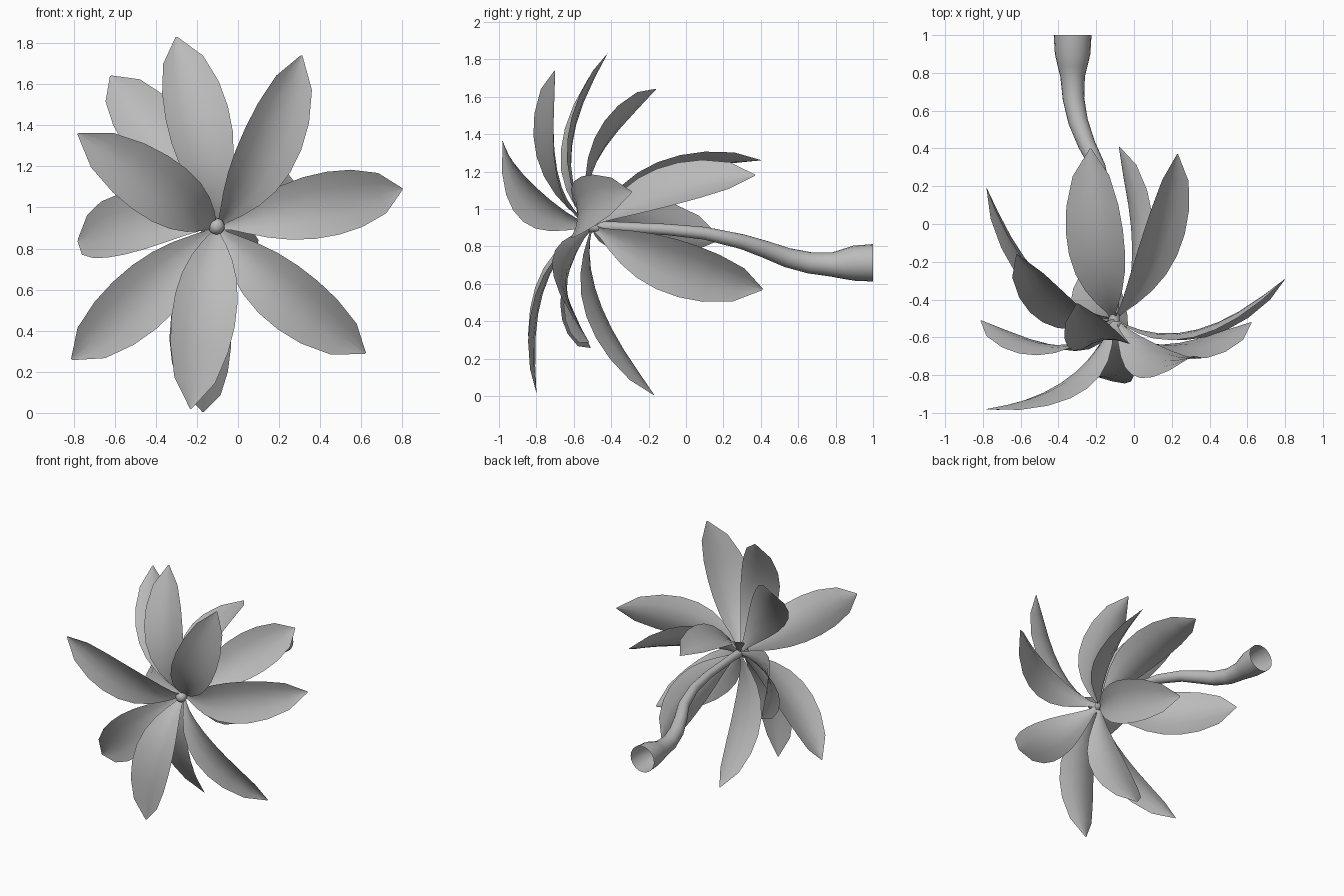
import bpy, math
from mathutils import Vector

cube = bpy.data.objects.get("Cube")
if cube:
    bpy.data.objects.remove(cube)

grey = bpy.data.materials.new("plain_grey")
grey.use_nodes = True
grey.diffuse_color = (0.5, 0.5, 0.5, 1)
grey.node_tree.nodes["Principled BSDF"].inputs["Base Color"].default_value = (0.5, 0.5, 0.5, 1)


def grid_object(name, rows, closed=False):
    """Skin a list of equal point rows into one smooth sheet or tube."""
    n = len(rows[0])
    verts = [p for row in rows for p in row]
    faces = []
    for i in range(len(rows) - 1):
        for j in range(n if closed else n - 1):
            k = (j + 1) % n
            faces.append((i * n + j, i * n + k, (i + 1) * n + k, (i + 1) * n + j))
    mesh = bpy.data.meshes.new(name)
    mesh.from_pydata(verts, [], faces)
    mesh.materials.append(grey)
    for f in mesh.polygons:
        f.use_smooth = True
    mesh.validate()
    obj = bpy.data.objects.new(name, mesh)
    bpy.context.collection.objects.link(obj)
    return obj


HUB = Vector((-0.105, -0.5, 0.905))
# Half width along the petal: narrow base, broad middle, pointed end
PROFILE = [(0, .015), (.08, .027), (.17, .06), (.28, .1), (.4, .134), (.52, .153),
           (.64, .156), (.76, .142), (.89, .1), (1, .004)]


def petal(name, tip, facing, bulge=0.15):
    """Petal arching from the hub to its tip, bowed towards its facing side."""
    tip, facing = Vector(tip), Vector(facing)
    chord = tip - HUB
    axis = chord.normalized()
    out = (facing - axis * facing.dot(axis)).normalized()
    ctrl = HUB + chord * 0.36 + out * bulge * 2
    side = axis.cross(out)
    rows = []
    for t, w in PROFILE:
        p = HUB * (1 - t) ** 2 + ctrl * 2 * t * (1 - t) + tip * t * t
        tangent = ((ctrl - HUB) * (1 - t) + (tip - ctrl) * t).normalized()
        normal = side.cross(tangent)
        rows.append([p + side * w * s + normal * 0.28 * w * (s * s - 0.3)
                     for s in (-1, -.5, 0, .5, 1)])
    grid_object(name, rows)


FRONT = (0, -1, 0)
petal("petal_top", (-.30, -.42, 1.83), (.12, -1, 0), .16)
petal("petal_top_left_rear", (-.62, -.16, 1.64), (.12, -1, 0), .14)
petal("petal_left_front", (-.78, -.98, 1.36), FRONT, .15)
petal("petal_top_right", (.31, -.70, 1.74), (.4, -1, 0), .14)
petal("petal_right", (.80, -.29, 1.09), FRONT, .17)
petal("petal_left_rear", (-.78, .19, .84), (0, -1, .22))
petal("petal_low_left", (-.81, -.51, .26), (0, -1, -.1))
petal("petal_bottom_front", (-.23, -.80, .02), FRONT, .15)
petal("petal_bottom_rear", (-.17, -.17, .005), (-.25, -1, 0), .13)
petal("petal_low_right", (.62, -.52, .29), (-.12, -1, -.17))
petal("petal_back_upper", (-.23, .40, 1.26), (-.25, 0, 1), .135)
petal("petal_back_right", (.23, .37, 1.18), (.72, 0, .7), .09)
petal("petal_back_lower", (-.08, .41, .57), (.9, 0, -.35), .12)

# Stem: x, y, z, radius from the hub to the flared open end
PATH = [(-.105, -.52, .905, .03), (-.11, -.4, .905, .028), (-.12, -.1, .89, .03),
        (-.14, .1, .87, .034), (-.19, .3, .825, .04), (-.25, .42, .785, .046),
        (-.295, .54, .74, .052), (-.32, .66, .712, .057), (-.325, .78, .703, .065),
        (-.325, .84, .705, .08), (-.325, .9, .71, .094), (-.325, 1.0, .712, .1)]
rings = []
for i, (x, y, z, r) in enumerate(PATH):
    a = Vector(PATH[max(i - 1, 0)][:3])
    b = Vector(PATH[min(i + 1, len(PATH) - 1)][:3])
    along = (b - a).normalized()
    if i == len(PATH) - 1:
        along = Vector((0, 1, 0))
    u = along.cross(Vector((0, 0, 1))).normalized()
    v = u.cross(along)
    rings.append([Vector((x, y, z)) + u * r * math.cos(k * math.tau / 20)
                  + v * r * math.sin(k * math.tau / 20) for k in range(20)])
grid_object("stem", rings, closed=True)

# Small bud in the middle of the flower
bpy.ops.mesh.primitive_uv_sphere_add(segments=16, ring_count=10, radius=0.04,
                                     location=(-.105, -.545, .908))
bud = bpy.context.object
bud.name = "centre_bud"
bud.data.materials.append(grey)
bpy.ops.object.shade_smooth()
